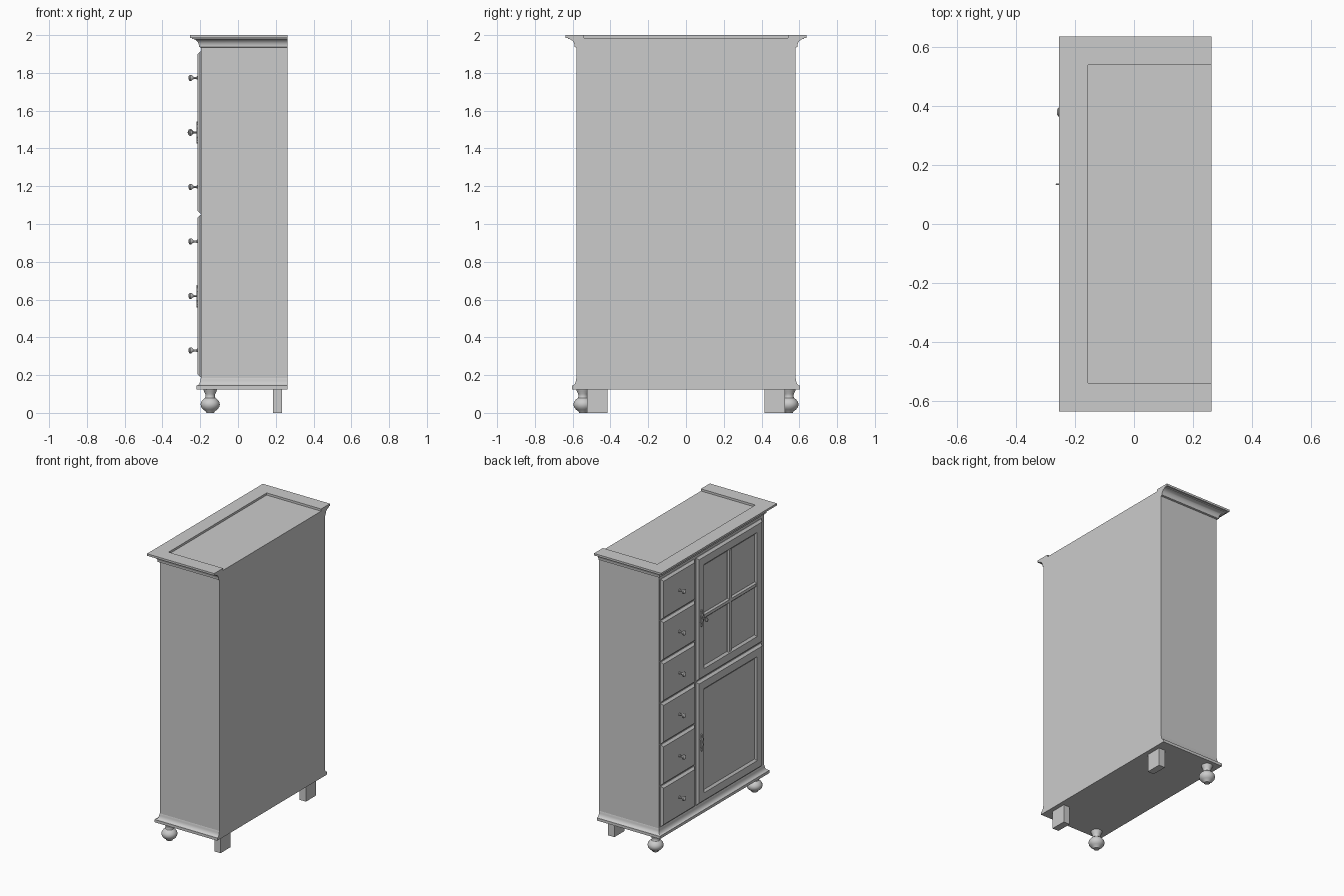
import bpy, bmesh
from math import sin, cos, pi, radians

if "Cube" in bpy.data.objects:
    bpy.data.objects.remove(bpy.data.objects["Cube"])

grey = bpy.data.materials.new("plain grey")
grey.use_nodes = True
colour = (0.6, 0.6, 0.6, 1)
grey.diffuse_color = colour
grey.node_tree.nodes["Principled BSDF"].inputs["Base Color"].default_value = colour

FRONT, BACK, SIDE = -0.197, 0.263, 0.58   # carcass faces
FACE = -0.214                             # front of doors and drawers


def loft(name, rings, smooth=False):
    """Skin a row of closed rings and cap both ends."""
    bm = bmesh.new()
    loops = [[bm.verts.new(p) for p in ring] for ring in rings]
    n = len(loops[0])
    for a, b in zip(loops, loops[1:]):
        for i in range(n):
            j = (i + 1) % n
            bm.faces.new((a[i], a[j], b[j], b[i]))
    bm.faces.new(loops[0])
    bm.faces.new(loops[-1])
    bmesh.ops.recalc_face_normals(bm, faces=bm.faces)
    mesh = bpy.data.meshes.new(name)
    bm.to_mesh(mesh)
    bm.free()
    mesh.materials.append(grey)
    obj = bpy.data.objects.new(name, mesh)
    bpy.context.collection.objects.link(obj)
    if smooth:
        bpy.ops.object.select_all(action='DESELECT')
        obj.select_set(True)
        bpy.context.view_layer.objects.active = obj
        bpy.ops.object.shade_smooth_by_angle(angle=radians(35))
    return obj


def panel(name, y0, y1, z0, z1, steps):
    """Front panel made of nested rectangles; steps are (inset, x)."""
    return loft(name, [[(x, y0 + d, z0 + d), (x, y1 - d, z0 + d),
                        (x, y1 - d, z1 - d), (x, y0 + d, z1 - d)] for d, x in steps])


def box(name, x0, x1, y0, y1, z0, z1):
    return panel(name, y0, y1, z0, z1, [(0, x0), (0, x1)])


def moulding(name, profile):
    """Sweep an (offset, z) profile around both sides and the front with mitres."""
    rings = []
    for at_back, s in ((True, -1), (False, -1), (False, 1), (True, 1)):
        rings.append([(BACK if at_back else FRONT - d, s * (SIDE + d), z) for d, z in profile])
    return loft(name, rings, True)


def turned(name, profile, origin, along_front=False, sides=24):
    """Turn an (radius, height) profile about z, or about -x for front fittings."""
    ox, oy, oz = origin
    rings = []
    for r, h in profile:
        ring = []
        for i in range(sides):
            u, v = r * cos(2 * pi * i / sides), r * sin(2 * pi * i / sides)
            ring.append((ox - h, oy + u, oz + v) if along_front else (ox + u, oy + v, oz + h))
        rings.append(ring)
    return loft(name, rings, True)


# Carcass with top set below the cornice rim
box("carcass", FRONT, BACK, -SIDE, SIDE, 0.125, 1.985)

# Cornice and base mouldings with coved profiles
arc = [i * pi / 12 for i in range(7)]
cornice_cove = [(0.046 - 0.036 * sin(a), 1.944 + 0.036 * cos(a)) for a in arc]
moulding("cornice", [(-0.04, 2.0), (0.058, 2.0), (0.058, 1.986), (0.046, 1.986)]
         + cornice_cove + [(0.01, 1.938), (0, 1.934), (-0.04, 1.934)])
base_cove = [(0.024 - 0.022 * sin(a), 0.178 - 0.034 * cos(a)) for a in arc]
moulding("base_moulding", [(-0.04, 0.125), (0.024, 0.125)] + base_cove
         + [(0, 0.184), (-0.04, 0.184)])

# Column of drawers, each with a turned knob
BOTTOM, PITCH, GAP = 0.19, 0.2885, 0.007
raised = [(0, -0.19), (0, -0.2), (0.014, FACE)]
knob = [(0.009, -0.002), (0.009, 0.003), (0.005, 0.006), (0.005, 0.02), (0.009, 0.025),
        (0.015, 0.031), (0.017, 0.037), (0.015, 0.043), (0.009, 0.047), (0.003, 0.0485)]
for i in range(6):
    z = BOTTOM + i * PITCH
    panel(f"drawer_{i + 1}", 0.195, 0.565, z, z + PITCH - GAP, raised)
    turned(f"drawer_knob_{i + 1}", knob, (FACE, 0.38, z + (PITCH - GAP) / 2), True, 16)

# Two framed doors with sunk panels
DOOR0, DOOR1 = -0.545, 0.175
sunk = raised + [(0.066, FACE), (0.08, -0.202)]
for i, name in enumerate(("lower_door", "upper_door")):
    z = BOTTOM + 3 * i * PITCH
    panel(name, DOOR0, DOOR1, z, z + 3 * PITCH - GAP, sunk)

# Glazing bars dividing the upper door into four
zlow = BOTTOM + 3 * PITCH
zmid = zlow + (3 * PITCH - GAP) / 2
ymid = (DOOR0 + DOOR1) / 2
bar = [(0, -0.2), (0, -0.203), (0.01, FACE + 0.001)]
panel("upright_glazing_bar", ymid - 0.02, ymid + 0.02, zlow + 0.066, zlow + 3 * PITCH - GAP - 0.066, bar)
panel("cross_glazing_bar", DOOR0 + 0.066, DOOR1 - 0.066, zmid - 0.02, zmid + 0.02, bar)

# Shaped lock plates
KEY_Y = 0.135
half = [(0.004, 0.059), (0.009, 0.052), (0.005, 0.043), (0.007, 0.033), (0.014, 0.024), (0.012, 0.01)]
right = half + [(w, -h) for w, h in reversed(half)]
outline = right + [(-w, h) for w, h in reversed(right)]
for name, z in (("lower_lock_plate", 0.618), ("upper_lock_plate", zmid)):
    loft(name, [[(x, KEY_Y + w, z + h) for w, h in outline] for x in (FACE + 0.002, FACE - 0.005)])

# Key in the upper lock: shaft and a flat oval bow
turned("key_shaft", [(0.004, 0), (0.004, 0.028)], (FACE, KEY_Y, zmid), True, 12)
bpy.ops.mesh.primitive_torus_add(major_segments=24, minor_segments=8, major_radius=0.0125,
                                 minor_radius=0.0035, location=(-0.252, KEY_Y, zmid),
                                 rotation=(pi / 2, 0, 0))
bow = bpy.context.object
bow.name = "key_bow"
bow.scale = (0.9, 1.15, 0.9)
bow.data.materials.append(grey)
bpy.ops.object.shade_smooth_by_angle(angle=radians(35))

# Turned bun feet in front, plain blocks behind
bun = [(0.02, 0), (0.024, 0.008), (0.038, 0.018), (0.048, 0.031), (0.051, 0.045), (0.048, 0.058),
       (0.038, 0.071), (0.027, 0.079), (0.024, 0.088), (0.026, 0.1), (0.033, 0.114), (0.037, 0.126)]
for s, side in ((-1, "right"), (1, "left")):
    turned(f"bun_foot_{side}", bun, (-0.147, s * 0.545, 0), sides=32)
    ya, yb = sorted((s * 0.415, s * 0.525))
    box(f"block_foot_{side}", 0.185, 0.233, ya, yb, 0, 0.126)
